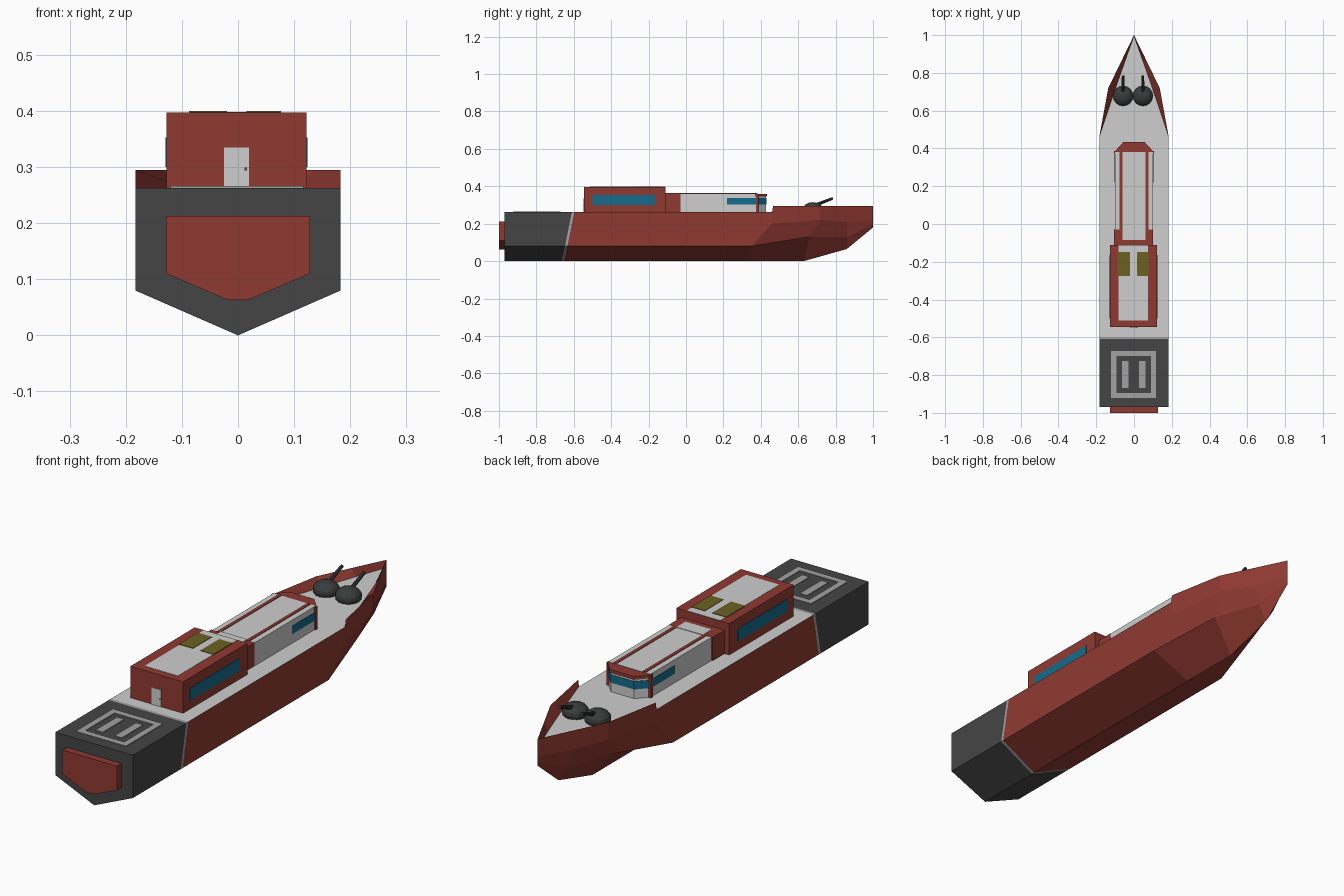
import bpy, bmesh, math
from mathutils import Vector, Matrix

if "Cube" in bpy.data.objects:
    bpy.data.objects.remove(bpy.data.objects["Cube"])


def material(name, r, g, b):
    m = bpy.data.materials.new(name)
    m.diffuse_color = (r, g, b, 1)
    m.use_nodes = True
    m.node_tree.nodes["Principled BSDF"].inputs["Base Color"].default_value = m.diffuse_color
    return m


RED = material("hull red", .28, .042, .032)
WHITE = material("deck light grey", .62, .62, .62)
DARK = material("stern dark grey", .06, .06, .06)
GREY = material("marking grey", .36, .36, .36)
BLUE = material("window blue", .008, .15, .26)
OLIVE = material("hatch olive", .15, .12, .016)
GUN = material("gun charcoal", .042, .046, .046)


def finish(name, bm, mats):
    bmesh.ops.remove_doubles(bm, verts=bm.verts, dist=1e-5)
    bmesh.ops.recalc_face_normals(bm, faces=bm.faces)
    me = bpy.data.meshes.new(name)
    bm.to_mesh(me)
    bm.free()
    for m in mats:
        me.materials.append(m)
    ob = bpy.data.objects.new(name, me)
    bpy.context.collection.objects.link(ob)
    return ob


def loft(name, sections, mats, last_column=0):
    """Skin closed sections; the closing column may take another material."""
    bm = bmesh.new()
    n = len(sections[0])

    def face(points, mi):
        clean = []
        for p in points:
            if all((Vector(p) - Vector(q)).length > 1e-5 for q in clean):
                clean.append(p)
        if len(clean) > 2:
            f = bm.faces.new([bm.verts.new(p) for p in clean])
            f.material_index = mi

    for a, b in zip(sections, sections[1:]):
        for i in range(n):
            j = (i + 1) % n
            face((a[i], a[j], b[j], b[i]), last_column if j == 0 else 0)
    for end in (sections[0], sections[-1]):
        if any(abs(p[0]) > 1e-6 for p in end):
            face(end, 0)
    return finish(name, bm, mats)


def mirrored(points):
    """Half outline continued across x = 0; a last point on x = 0 is shared."""
    half = points[:-1] if abs(points[-1][0]) < 1e-6 else points
    return points + [(-p[0],) + tuple(p[1:]) for p in reversed(half)]


def prism(name, half, z0, z1, mat):
    pts = mirrored(half)
    return loft(name, [[(x, y, z) for x, y in pts] for z in (z0, z1)], [mat])


def box(name, x0, x1, y0, y1, z0, z1, mat):
    return loft(name, [[(x0, y0, z), (x1, y0, z), (x1, y1, z), (x0, y1, z)]
                       for z in (z0, z1)], [mat])


# Stern block, seam and transom panel
W, D, C = .183, .263, .08


def stern_section(shift, slant):
    return mirrored([(W, shift + slant * .055, D), (W, shift + slant * .018, C), (0, shift, 0)])


loft("stern_block", [stern_section(-.97, 0), stern_section(-.665, 1)], [DARK])
loft("hull_seam", [stern_section(-.665, 1), stern_section(-.652, 1)], [GREY])
loft("transom_panel", [mirrored([(.128, y, .213), (.128, y, .11), (.018, y, .063)])
                       for y in (-1, -.96)], [RED])


# Main hull: inner deck edge, rail, knuckle, chine, keel at each station
def hull_section(deck, rail, knuckle, chine, keel):
    return mirrored([deck, rail, knuckle, chine, keel])


mid = ((W, .46, .2), (W, .35, C), (0, .35, 0))
loft("main_hull", [
    hull_section((W, -.597, D), (W, -.597, D), (W, -.611, .2), (W, -.634, C), (0, -.652, 0)),
    hull_section((W, .46, D), (W, .46, D), *mid),
    hull_section((W - .001, .466, D), (W, .466, .295), *mid),
    hull_section((.097, .72, D), (.136, .72, .295), (.134, .72, .22), (.11, .66, .13), (0, .63, 0)),
    hull_section((.048, .86, D), (.068, .86, .295), (.062, .86, .21), (.04, .86, .13), (0, .86, .065)),
    hull_section((0, .995, D), (0, 1, .295), (0, 1, .22), (0, 1, .195), (0, 1, .18)),
], [RED, WHITE], last_column=1)

# Landing pad: square frame and two plain bars
PX, PY, P0, P1 = -.002, -.797, D - .002, D + .003
for s in (-1, 1):
    x = PX + s * .105
    box("pad_frame_side", x - .0135, x + .0135, PY - .125, PY + .125, P0, P1, GREY)
    y = PY + s * .1115
    box("pad_frame_end", PX - .0915, PX + .0915, y - .0135, y + .0135, P0, P1, GREY)
    x = PX + s * .045
    box("pad_bar", x - .017, x + .017, PY - .072, PY + .072, P0, P1, GREY)

# Aft deckhouse with roof panel, hatches, windows and door
AX0, AX1, AT = -.127, .122, .397
box("aft_deckhouse", AX0, AX1, -.545, -.11, D - .002, AT, RED)
box("aft_roof_panel", -.083, .075, -.512, -.112, AT - .004, AT + .001, WHITE)
box("roof_hatch", -.087, -.02, -.275, -.148, AT - .003, AT + .003, OLIVE)
box("roof_hatch", .015, .077, -.275, -.148, AT - .003, AT + .003, OLIVE)
for x in (AX0, AX1):
    box("aft_window", x - .002, x + .002, -.5, -.165, .3, .353, BLUE)
box("aft_door", -.025, .02, -.547, -.543, D, .335, WHITE)
box("door_knob", .012, .016, -.55, -.546, .294, .299, OLIVE)

# Link between the deckhouse and the bridge
box("bridge_link", -.105, .1, -.115, -.03, D - .002, .363, RED)

# Bridge cabin with faceted front
prism("bridge_cabin", [(.1, -.035), (.1, .38), (.055, .428)], D - .002, .35, WHITE)
prism("bridge_window_band", [(.102, .22), (.102, .381), (.056, .43)], .303, .337, BLUE)
prism("bridge_front_trim", [(.103, .37), (.103, .383), (.057, .433)], .346, .36, RED)
prism("bridge_roof", [(.1, -.035), (.1, .382)], .348, .362, WHITE)
prism("link_roof_panel", [(.062, -.085), (.062, -.025)], .36, .3645, WHITE)
for s in (-1, 1):
    box("roof_stripe", s * .069 - .007, s * .069 + .007, -.035, .382, .36, .3645, RED)
    box("bridge_pillar", s * .099 - .006, s * .099 + .006, .374, .387, D, .36, RED)


# Twin deck guns
def gun(x):
    y = .678
    bm = bmesh.new()
    bmesh.ops.create_uvsphere(bm, u_segments=16, v_segments=10, radius=1,
                              matrix=Matrix.Translation((x, y, .278)) @ Matrix.Diagonal((.053, .053, .037, 1)))
    bmesh.ops.create_cone(bm, cap_ends=True, segments=16, radius1=.04, radius2=.05, depth=.02,
                          matrix=Matrix.Translation((x, y, .271)))
    a, b = Vector((x, y + .015, .3)), Vector((x, .785, .336))
    rot = (b - a).to_track_quat('Z', 'Y').to_matrix().to_4x4()
    bmesh.ops.create_cone(bm, cap_ends=True, segments=10, radius1=.009, radius2=.007,
                          depth=(b - a).length, matrix=Matrix.Translation((a + b) / 2) @ rot)
    finish("deck_gun", bm, [GUN])


for gx in (-.058, .047):
    gun(gx)
